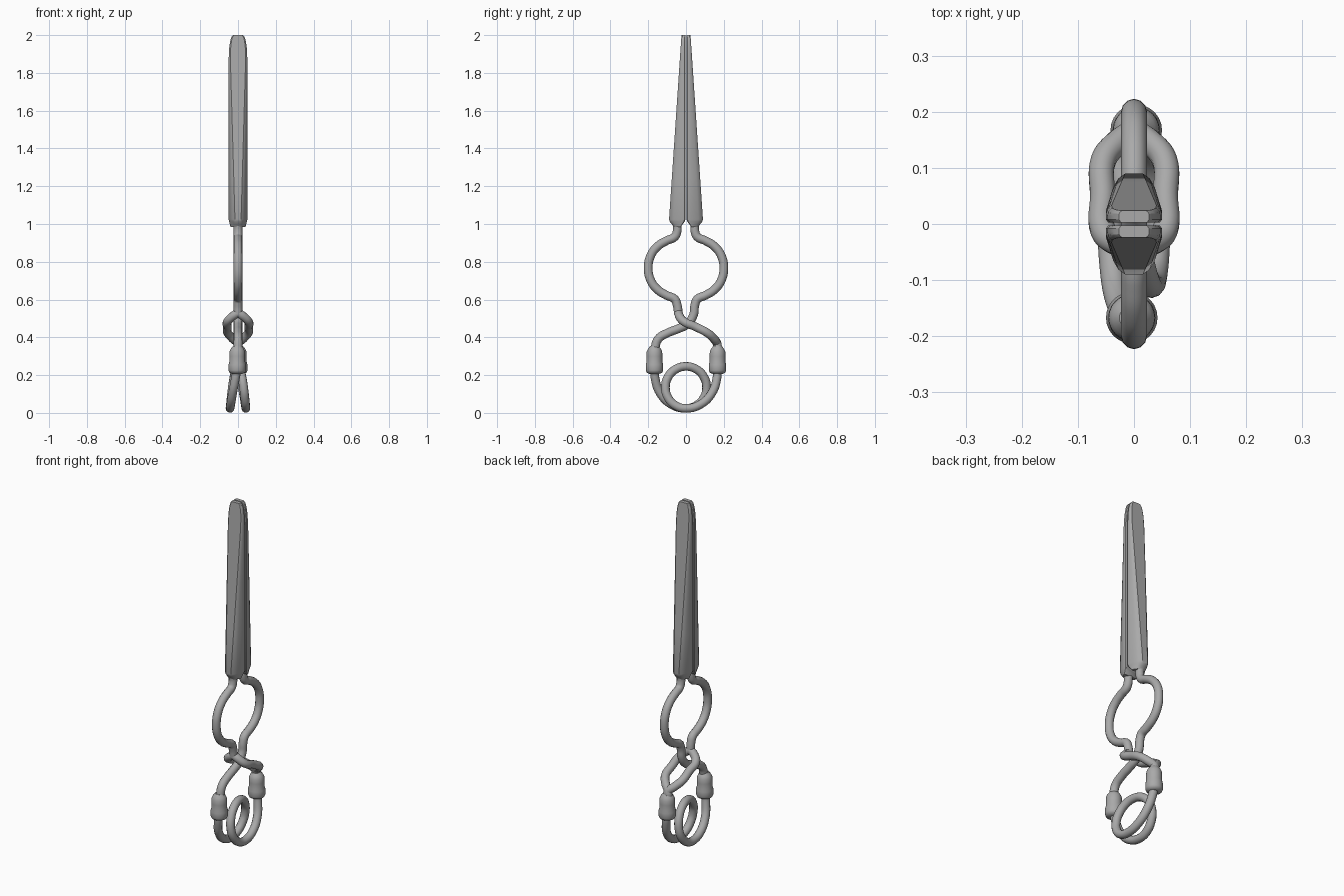
import bpy, bmesh, math

cube = bpy.data.objects.get("Cube")
if cube:
    bpy.data.objects.remove(cube)

ROD = 0.023

steel = bpy.data.materials.new("grey_steel")
steel.use_nodes = True
steel.diffuse_color = (0.4, 0.4, 0.4, 1)
steel.node_tree.nodes["Principled BSDF"].inputs["Base Color"].default_value = (0.4, 0.4, 0.4, 1)


def select_only(ob):
    bpy.ops.object.select_all(action='DESELECT')
    ob.select_set(True)
    bpy.context.view_layer.objects.active = ob


def rod(name, points):
    """Round bar along a smooth path, turned into a mesh."""
    cu = bpy.data.curves.new(name, 'CURVE')
    cu.dimensions = '3D'
    cu.bevel_depth = ROD
    cu.bevel_resolution = 4
    cu.resolution_u = 6
    cu.use_fill_caps = True
    sp = cu.splines.new('BEZIER')
    sp.bezier_points.add(len(points) - 1)
    for bp, co in zip(sp.bezier_points, points):
        bp.co = co
        bp.handle_left_type = bp.handle_right_type = 'AUTO'
    ob = bpy.data.objects.new(name, cu)
    bpy.context.collection.objects.link(ob)
    cu.materials.append(steel)
    select_only(ob)
    bpy.ops.object.convert(target='MESH')
    bpy.ops.object.shade_smooth_by_angle(angle=math.radians(40))
    return ob


def loft(name, rings, angle=30):
    """Skin a stack of equal rings and cap both ends."""
    bm = bmesh.new()
    rows = [[bm.verts.new(p) for p in ring] for ring in rings]
    n = len(rows[0])
    for a, b in zip(rows, rows[1:]):
        for i in range(n):
            j = (i + 1) % n
            bm.faces.new((a[i], a[j], b[j], b[i]))
    bm.faces.new(rows[0])
    bm.faces.new(rows[-1])
    bmesh.ops.recalc_face_normals(bm, faces=bm.faces)
    me = bpy.data.meshes.new(name)
    bm.to_mesh(me)
    bm.free()
    me.materials.append(steel)
    ob = bpy.data.objects.new(name, me)
    bpy.context.collection.objects.link(ob)
    select_only(ob)
    bpy.ops.object.shade_smooth_by_angle(angle=math.radians(angle))


def jaw_section(z, w, s, shrink=1.0):
    """Flat inner face, drafted sides, rounded back that narrows where deep."""
    d = 0.024 + 0.066 * min(1, (2.0 - z) / 0.98)
    t = (d - 0.024) / 0.066
    e = d - 0.003
    half = [(w - 0.004, 0.003), (w, 0.008), (w, 0.003 + 0.5 * e * (1 - 0.55 * t)),
            (w - 0.013 * t, 0.003 + 0.72 * e), (w - 0.019 * t - 0.003, 0.003 + 0.9 * e),
            (w - 0.028 * t - 0.006, d)]
    mid = 0.047
    loop = half + [(-x, y) for x, y in reversed(half)]
    return [(x, s * (mid + (y - mid) * shrink), z) for x, y in loop]


# Tapered jaws
profile = [(0.985, 0.040, 0.45), (1.0, 0.044, 0.68), (1.012, 0.047, 0.9), (1.025, 0.05, 1),
           (1.25, 0.05, 1), (1.55, 0.05, 1), (1.86, 0.05, 1), (1.93, 0.047, 1),
           (1.965, 0.042, 1), (1.988, 0.036, 1), (2.0, 0.027, 1)]
for name, s in (("front_jaw", -1), ("back_jaw", 1)):
    loft(name, [jaw_section(z, w, s, k) for z, w, k in profile])

# Bowed arms, symmetric about the bow's middle height
BOW = 0.767
upper = [(0.047, 0.233), (0.047, 0.195), (0.06, 0.165), (0.1, 0.146),
         (0.15, 0.115), (0.187, 0.065)]
bow = [(y, BOW + h) for y, h in upper] + [(0.2, BOW)] + [(y, BOW - h) for y, h in reversed(upper[1:])]

# Front arm ends at the fork of the eye
rod("front_arm", [(0, -y, z) for y, z in bow] + [(0, -0.04, 0.525)])

# Back arm passes through the eye to the front collar
tail = [(0.04, 0.52), (0.01, 0.472), (-0.04, 0.446), (-0.1, 0.422), (-0.148, 0.39), (-0.167, 0.33)]
rod("back_arm", [(0, y, z) for y, z in bow + tail])

# Split eye that lets the back arm through
eye = [(0, -0.04, 0.53), (0.03, -0.034, 0.51), (0.055, -0.012, 0.484), (0.056, 0.05, 0.456),
       (0.055, 0.112, 0.424), (0.03, 0.145, 0.395), (0, 0.165, 0.365), (0, 0.167, 0.32)]
for name, s in (("left_eye_side", 1), ("right_eye_side", -1)):
    rod(name, [(s * x, y, z) for x, y, z in eye])

# Collars joining arms to spring
collar = [(0.355, 0.022), (0.34, 0.034), (0.325, 0.041), (0.3, 0.042), (0.27, 0.042),
          (0.255, 0.046), (0.225, 0.046), (0.213, 0.041), (0.206, 0.025)]
for name, s in (("front_collar", -1), ("back_collar", 1)):
    loft(name, [[(s * 0.004 + r * math.cos(a * math.tau / 24), s * 0.167 + r * math.sin(a * math.tau / 24), z)
                 for a in range(24)] for z, r in collar], 45)

# Spring: leg in, one full coil, leg out
leg = [(-0.004, -0.167, 0.24), (-0.014, -0.163, 0.18), (-0.028, -0.138, 0.107),
       (-0.038, -0.08, 0.047)]
coil = []
for i in range(13):
    a = -math.pi / 2 + i * math.tau / 12
    f = i / 6 - 1
    coil.append((0.042 * math.sin(f * math.pi / 2), 0.109 * math.cos(a), 0.135 + 0.111 * math.sin(a)))
rod("coil_spring", leg + coil + [(-x, -y, z) for x, y, z in reversed(leg)])
